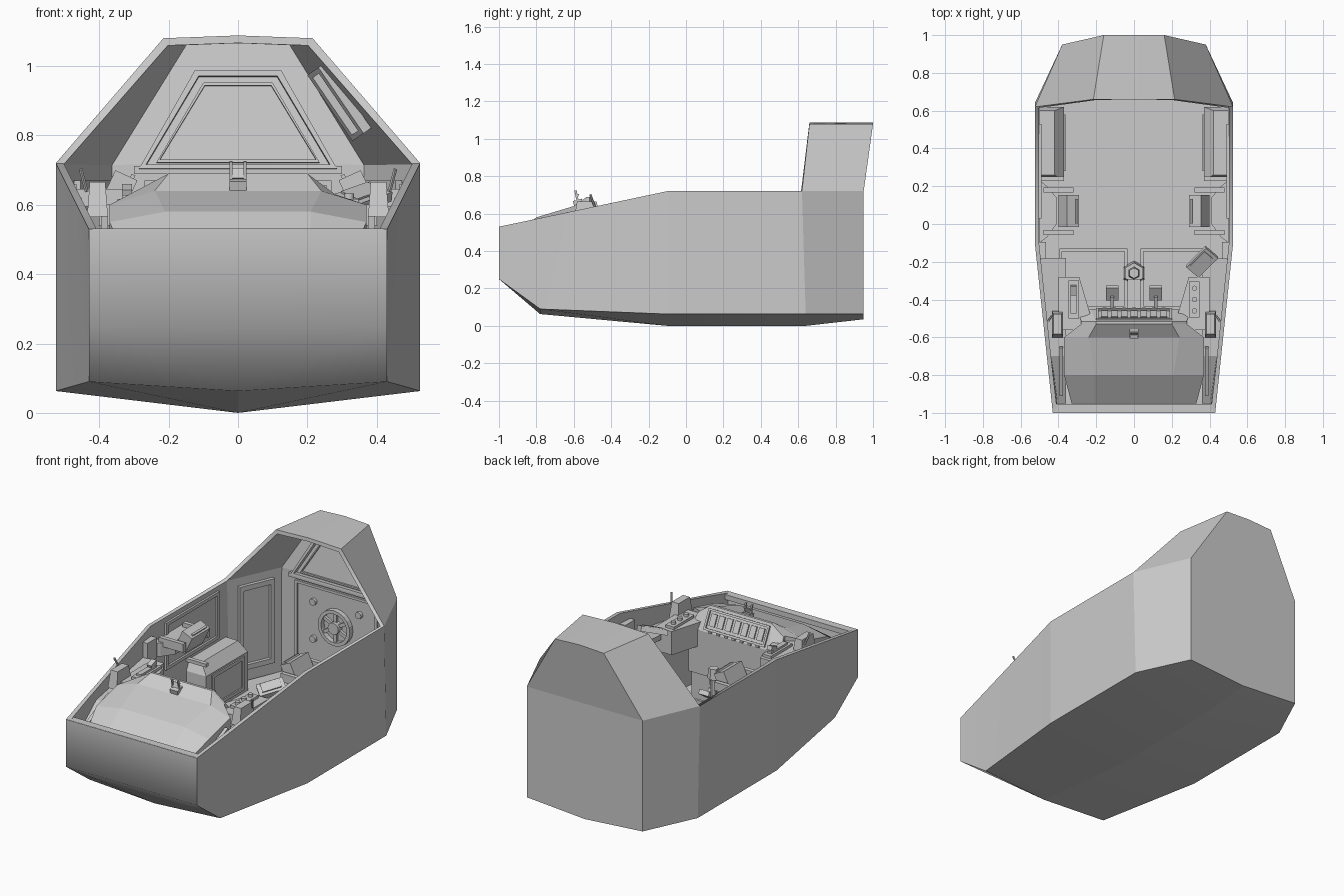
import bpy, bmesh, math
from mathutils import Matrix, Vector, Euler

old = bpy.data.objects.get("Cube")
if old:
    bpy.data.objects.remove(old)

grey = bpy.data.materials.new("hull grey")
grey.use_nodes = True
COLOR = (0.6, 0.6, 0.6, 1)
grey.diffuse_color = COLOR
grey.node_tree.nodes["Principled BSDF"].inputs["Base Color"].default_value = COLOR


def finish(name, bm, mirror=False, fix=True):
    if fix:
        bmesh.ops.recalc_face_normals(bm, faces=bm.faces[:])
    me = bpy.data.meshes.new(name)
    bm.to_mesh(me)
    bm.free()
    me.materials.append(grey)
    ob = bpy.data.objects.new(name, me)
    bpy.context.collection.objects.link(ob)
    if mirror:
        ob.modifiers.new("Mirror", "MIRROR")
    return ob


def box(name, pos, size, rot=(0, 0, 0), mirror=False, taper=1):
    bm = bmesh.new()
    bmesh.ops.create_cube(bm, size=1)
    for v in bm.verts:
        if v.co.z > 0:
            v.co.xy *= taper
    turn = Euler([math.radians(a) for a in rot]).to_matrix().to_4x4()
    bm.transform(Matrix.Translation(pos) @ turn @ Matrix.Diagonal((*size, 1)))
    return finish(name, bm, mirror)


def cylinder(name, pos, radius, depth, rot=(0, 0, 0), sides=12, top=None, mirror=False):
    bm = bmesh.new()
    bmesh.ops.create_cone(bm, cap_ends=True, segments=sides, radius1=radius,
                          radius2=radius if top is None else top, depth=depth)
    turn = Euler([math.radians(a) for a in rot]).to_matrix().to_4x4()
    bm.transform(Matrix.Translation(pos) @ turn)
    return finish(name, bm, mirror)


def loft(name, rings, mirror=False):
    """Closed solid through rings of equal point count."""
    bm = bmesh.new()
    rows = [[bm.verts.new(p) for p in r] for r in rings]
    n = len(rows[0])
    for a, b in zip(rows, rows[1:]):
        for i in range(n):
            bm.faces.new((a[i], a[(i + 1) % n], b[(i + 1) % n], b[i]))
    bm.faces.new(rows[0])
    bm.faces.new(rows[-1])
    return finish(name, bm, mirror)


def prism(name, pts, z0, z1, mirror=False):
    return loft(name, [[(x, y, z) for x, y in pts] for z in (z0, z1)], mirror)


def frame(name, outer, inner, origin, u, v, depth, mirror=False):
    """Raised border between two outlines on a plane, facing u x v."""
    o, u, v = Vector(origin), Vector(u).normalized(), Vector(v).normalized()
    n = u.cross(v)
    rings = [[o + u * a + v * b + n * d for a, b in pts]
             for pts, d in ((outer, 0), (outer, depth), (inner, depth), (inner, 0))]
    bm = bmesh.new()
    rows = [[bm.verts.new(p) for p in r] for r in rings]
    k = len(outer)
    for r in range(4):
        a, b = rows[r], rows[(r + 1) % 4]
        for i in range(k):
            bm.faces.new((a[i], a[(i + 1) % k], b[(i + 1) % k], b[i]))
    return finish(name, bm, mirror)


def rect(w, h):
    return [(-w, -h), (w, -h), (w, h), (-w, h)]


# Hull: half sections of rim, chine and keel, mirrored across the centre
stations = [((.43, -1, .53), (.43, -1, .25), (0, -1, .25)),
            ((.453, -.78, .576), (.43, -.78, .09), (0, -.78, .063)),
            ((.525, -.1, .72), (.525, -.1, .063), (0, -.1, 0)),
            ((.525, .62, .72), (.525, .64, .063), (0, .64, 0)),
            ((.38, .95, .72), (.38, .95, .063), (0, .95, .035))]
bm = bmesh.new()
rows = [[bm.verts.new(p) for p in s] for s in stations]
for a, b in zip(rows, rows[1:]):
    for i in (0, 1):
        bm.faces.new((a[i], a[i + 1], b[i + 1], b[i]))
nose_top = bm.verts.new((0, -1, .53))
bm.faces.new((rows[0][0], nose_top, rows[0][2], rows[0][1]))
# Hood and back wall
brow, brow_mid = bm.verts.new((.215, .66, 1.08)), bm.verts.new((0, .66, 1.088))
crown, crown_mid = bm.verts.new((.16, 1, 1.08)), bm.verts.new((0, 1, 1.088))
back_mid = bm.verts.new((0, .95, .72))
rim, rear = rows[3][0], rows[4]
bm.faces.new((rim, rear[0], crown, brow))
bm.faces.new((brow, crown, crown_mid, brow_mid))
bm.faces.new((rear[0], back_mid, crown_mid, crown))
bm.faces.new((rear[0], rear[1], rear[2], back_mid))
geom = bmesh.ops.duplicate(bm, geom=bm.verts[:] + bm.edges[:] + bm.faces[:])["geom"]
for v in geom:
    if isinstance(v, bmesh.types.BMVert):
        v.co.x *= -1
bmesh.ops.remove_doubles(bm, verts=bm.verts[:], dist=1e-4)
bmesh.ops.recalc_face_normals(bm, faces=bm.faces[:])
bm.faces.ensure_lookup_table()
front = min(bm.faces, key=lambda f: f.calc_center_median().y)
if front.normal.y > 0:
    bmesh.ops.reverse_faces(bm, faces=bm.faces[:])
for f in bm.faces:
    f.smooth = True
for e in bm.edges:
    at_nose = all(abs(v.co.y + 1) < .01 and v.co.z < .3 for v in e.verts)
    e.smooth = at_nose or (len(e.link_faces) == 2 and e.calc_face_angle() < math.radians(6))
hull = finish("hull", bm, fix=False)
shell = hull.modifiers.new("Wall", "SOLIDIFY")
shell.thickness, shell.offset, shell.use_even_offset = .022, -1, True
box("nose_rim", (0, -.975, .516), (.84, .045, .03))

# Floor, foot wells and side lockers
half = [(.40, -.7), (.49, -.1), (.49, .62), (.36, .925)]
prism("floor", half + [(-x, y) for x, y in half[::-1]], .085, .1)
frame("foot_well_border", rect(.18, .16), rect(.165, .145), (.215, -.29, .1), (1, 0, 0), (0, 1, 0), .05, True)
loft("side_locker", [[(.5, .23, .1), (.37, .23, .1), (.37, .62, .1), (.5, .62, .1)],
                     [(.5, .23, .33), (.37, .23, .33), (.37, .62, .33), (.5, .62, .33)],
                     [(.5, .26, .39), (.42, .26, .39), (.42, .6, .39), (.5, .6, .39)]], True)
frame("locker_panel", rect(.15, .1), rect(.13, .08), (.37, .43, .22), (0, -1, 0), (0, 0, 1), .008, True)
box("locker_cap", (.435, .24, .395), (.13, .025, .02), mirror=True)

# Wall panels
frame("side_wall_panel", rect(.25, .14), rect(.23, .12), (.503, .28, .55), (0, -1, 0), (0, 0, 1), .012, True)
frame("corner_wall_panel", rect(.11, .25), rect(.085, .22), (.428, .775, .42), (.145, -.33, 0), (0, 0, 1), .02, True)
tilt = (0, .05, .36)
window_out = [(-.285, -.02), (.285, -.02), (.125, .265), (-.125, .265)]
window_mid = [(-.265, -.008), (.265, -.008), (.113, .25), (-.113, .25)]
window_in = [(-.235, 0), (.235, 0), (.1, .232), (-.1, .232)]
frame("window_border", window_out, window_mid, (0, .928, .72), (1, 0, 0), tilt, .03)
frame("window_inner_border", window_in, [(x * .96, y * .93 + .008) for x, y in window_in],
      (0, .928, .72), (1, 0, 0), tilt, .015)
box("back_wall_sill", (0, .915, .7), (.6, .03, .022))
frame("back_wall_panel", rect(.27, .24), rect(.255, .225), (0, .928, .43), (1, 0, 0), (0, 0, 1), .012)
# Hatch wheel
ring = [(math.cos(i * math.pi / 10), math.sin(i * math.pi / 10)) for i in range(20)]
frame("hatch_wheel", [(x * .105, y * .105) for x, y in ring], [(x * .085, y * .085) for x, y in ring],
      (0, .928, .46), (1, 0, 0), (0, 0, 1), .03)
cylinder("hatch_hub", (0, .91, .46), .035, .04, (90, 0, 0))
for k in range(3):
    box("hatch_spoke", (0, .915, .46), (.18, .015, .02), (0, 60 * k + 30, 0))
for x in (-.15, .15):
    for z in (.35, .57):
        cylinder("hatch_bolt", (x, .92, z), .02, .02, (90, 0, 0))

# Grab rail on the left slope of the hood
rail_u, rail_v = Vector((-.13, 0, .19)).normalized(), Vector((.35, -.9, .25))
rail_v = (rail_v - rail_u * rail_v.dot(rail_u)).normalized()
frame("hood_light_border", rect(.115, .045), rect(.1, .025), (.303, .79, .905), rail_u, -rail_v, .03)

# Dashboard
sections = [(-.95, .21, .33, .47, .46), (-.8, .21, .37, .58, .55), (-.6, .24, .37, .64, .6),
            (-.53, .2, .28, .69, .63), (-.515, .2, .28, .69, .63), (-.45, .23, .3, .56, .54)]
loft("dashboard", [[(-xo, y, .3), (-xo, y, zo), (-xi, y, zi), (xi, y, zi), (xo, y, zo), (xo, y, .3)]
                   for y, xi, xo, zi, zo in sections])
face_u, face_v = (-1, 0, 0), (0, -.065, .13)
frame("instrument_border", rect(.2, .06), rect(.188, .048), (0, -.483, .622), face_u, face_v, .012)
for k in range(7):
    box("instrument", (-.156 + k * .052, -.48, .625), (.036, .012, .07), (26.5, 0, 0))
    box("instrument_switch", (-.156 + k * .052, -.45, .567), (.02, .015, .012))
box("under_dash", (0, -.56, .3), (.6, .16, .42))
box("sight_base", (0, -.575, .652), (.05, .05, .045), (15, 0, 0))
box("sight_arm", (.02, -.585, .695), (.008, .012, .06), (12, 0, 0), True)
box("sight_lens", (0, -.58, .69), (.045, .006, .03), (-20, 0, 0))

# Side shelves and consoles
loft("side_shelf", [[(.36, y, z), (x, y, z), (x, y, z - .03), (.36, y, z - .03)]
                    for y, x, z in ((-.95, .415, .4), (-.7, .44, .53), (-.18, .498, .57))], True)
prism("side_console", [(.4, -.28), (.29, -.28), (.225, -.5), (.225, -.56), (.4, -.56)], .46, .6, True)
box("left_switch_strip", (.32, -.4, .606), (.055, .19, .02))
for k in range(3):
    cylinder("console_knob", (.32, -.46 + .06 * k, .622), .014, .02)
box("right_lever_base", (-.32, -.4, .606), (.055, .2, .02))
box("right_lever_slot", (-.32, -.4, .618), (.03, .15, .02))
box("right_lever", (-.32, -.35, .64), (.03, .05, .025), (20, 0, 0))
box("shelf_box", (.405, -.53, .615), (.06, .14, .1), mirror=True, taper=.75)
box("shelf_trim", (.385, -.78, .5), (.02, .28, .02), (25, 0, 0), True)
box("left_monitor", (.36, -.2, .62), (.09, .15, .03), (15, 20, -40))
box("left_monitor_screen", (.358, -.202, .637), (.065, .11, .01), (15, 20, -40))
box("wall_step", (.49, -.14, .6), (.05, .09, .12), mirror=True)
cylinder("wall_lever", (.445, -.5, .67), .006, .07, (20, 15, 0), 6, mirror=True)

# Arm displays on wall brackets
bracket = [(.5, -.1), (.46, -.07), (.41, -.0), (.41, .14), (.46, .2), (.5, .23)]
prism("display_bracket", bracket, .54, .62, True)
for y in (-.045, .18):
    box("display_arm", (.4, y, .62), (.16, .025, .05), mirror=True)
box("display_body", (.345, .068, .635), (.07, .17, .11), (0, -25, 0), True)
box("display_screen", (.318, .068, .65), (.012, .13, .08), (0, -25, 0), True)

# Pedals and control column
box("center_pillar", (0, -.39, .25), (.07, .2, .3))
cylinder("column_base", (0, -.26, .17), .065, .14, sides=6, top=.055)
cylinder("column_stick", (0, -.26, .32), .018, .2, sides=6)
cylinder("column_grip", (0, -.26, .44), .035, .06, sides=6, top=.028)
box("pedal_arm", (.115, -.43, .24), (.02, .1, .02), (25, 0, 0), True)
box("pedal", (.115, -.365, .24), (.065, .08, .025), (35, 0, 0), True)
box("pedal_pad", (.115, -.36, .256), (.04, .05, .01), (35, 0, 0), True)
box("pedal_bar", (0, -.47, .26), (.34, .015, .02))
